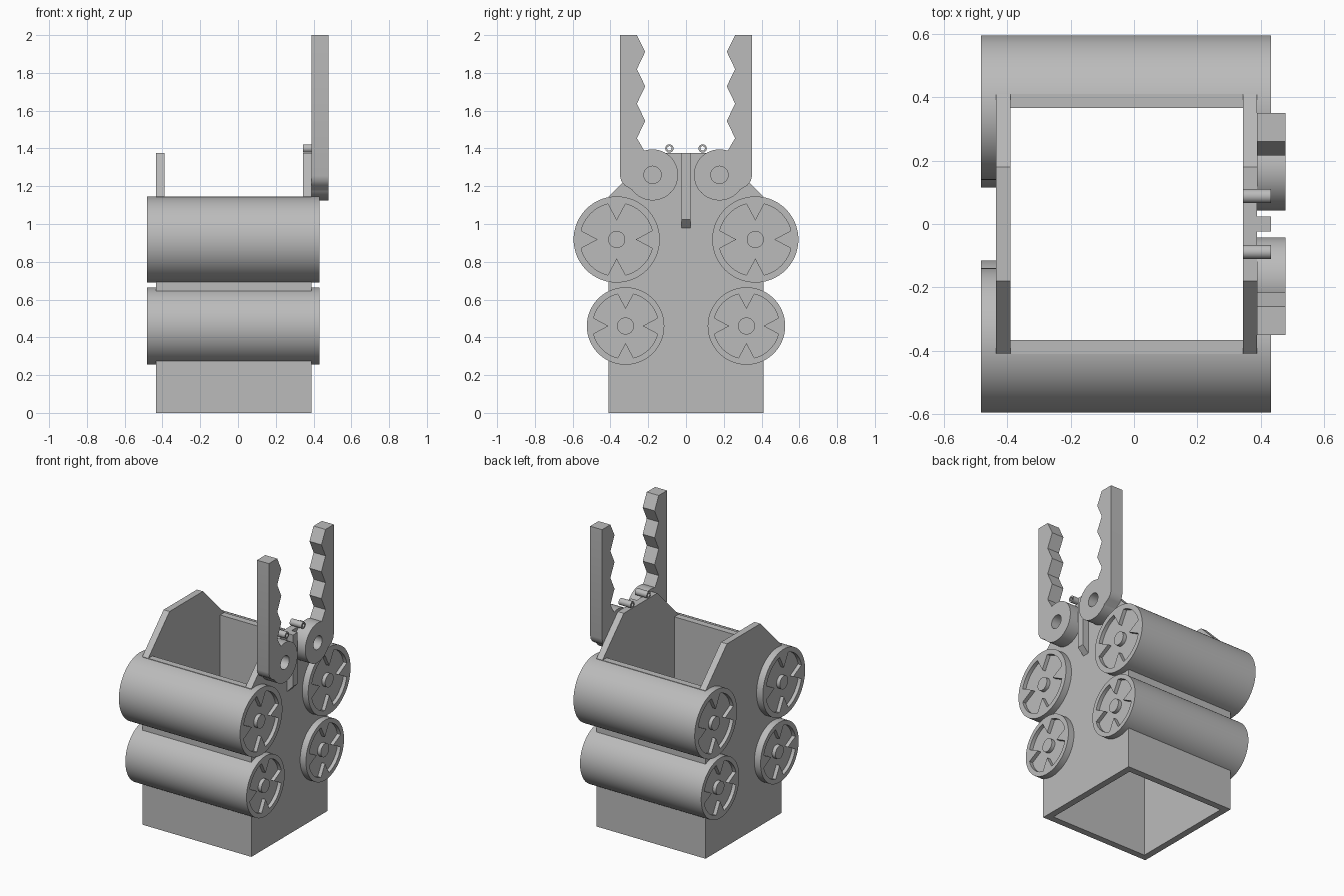
import bpy, bmesh
from math import sin, cos, pi, radians
from mathutils import Vector

old = bpy.data.objects.get("Cube")
if old:
    bpy.data.objects.remove(old, do_unlink=True)

GREY = (0.5, 0.5, 0.5, 1)
grey = bpy.data.materials.new("plain grey")
grey.use_nodes = True
grey.diffuse_color = GREY
grey.node_tree.nodes["Principled BSDF"].inputs["Base Color"].default_value = GREY


def circle(cy, cz, r, n=64):
    return [(cy + r * cos(2 * pi * i / n), cz + r * sin(2 * pi * i / n)) for i in range(n)]


def prism(name, outline, x0, x1):
    """Extrude a (y, z) outline along x."""
    bm = bmesh.new()
    face = bm.faces.new([bm.verts.new((x0, y, z)) for y, z in outline])
    top = bmesh.ops.extrude_face_region(bm, geom=[face])["geom"]
    bmesh.ops.translate(bm, vec=Vector((x1 - x0, 0, 0)),
                        verts=[v for v in top if isinstance(v, bmesh.types.BMVert)])
    bmesh.ops.recalc_face_normals(bm, faces=bm.faces)
    mesh = bpy.data.meshes.new(name)
    bm.to_mesh(mesh)
    bm.free()
    mesh.materials.append(grey)
    ob = bpy.data.objects.new(name, mesh)
    bpy.context.collection.objects.link(ob)
    return ob


def box(name, x0, x1, y0, y1, z0, z1):
    return prism(name, [(y0, z0), (y1, z0), (y1, z1), (y0, z1)], x0, x1)


def combine(ob, others, operation="DIFFERENCE"):
    """Apply booleans and discard the helper solids."""
    for other in others:
        mod = ob.modifiers.new("bool", "BOOLEAN")
        mod.operation, mod.solver, mod.object = operation, "EXACT", other
    deps = bpy.context.evaluated_depsgraph_get()
    mesh = bpy.data.meshes.new_from_object(ob.evaluated_get(deps))
    ob.modifiers.clear()
    ob.data = mesh
    for other in others:
        bpy.data.objects.remove(other, do_unlink=True)


def smooth(ob):
    bpy.ops.object.select_all(action="DESELECT")
    ob.select_set(True)
    bpy.context.view_layer.objects.active = ob
    bpy.ops.object.shade_smooth_by_angle(angle=radians(30))


# Open box body with raised, chamfered side walls
X0, X1, Y, WALL = -0.435, 0.388, 0.41, 0.045
RIM, TOP = 1.145, 1.377
body = prism("box_body", [(-Y, 0), (Y, 0), (Y, RIM), (0.18, TOP), (-0.18, TOP), (-Y, RIM)], X0, X1)
combine(body, [
    box("inside", X0 + WALL, X1 - WALL, -Y + WALL, Y - WALL, -1, 3),
    box("rim_trim", X0 + WALL, X1 - WALL, -1, 1, RIM, 3)])


def recess(cy, cz, r, x0, x1):
    """Round pocket with four inward-pointing teeth."""
    pts = []
    for q in range(4):
        a = q * pi / 2
        pts.append((cy + 0.44 * r * cos(a), cz + 0.44 * r * sin(a)))
        for i in range(13):
            b = a + radians(14 + 62 * i / 12)
            pts.append((cy + 0.85 * r * cos(b), cz + 0.85 * r * sin(b)))
    return prism("recess", pts, x0, x1)


# Horizontal drums wrapped on the front and back, with wheel-shaped ends
D0, D1, DEPTH = -0.482, 0.432, 0.025
for level, dy, dz, r in (("upper", 0.367, 0.918, 0.228), ("lower", 0.32, 0.46, 0.205)):
    for side, s in (("front", -1), ("back", 1)):
        drum = prism(f"{side}_{level}_drum", circle(s * dy, dz, r, 96), D0, D1)
        combine(drum, [
            box("hollow", X0 + 0.02, X1 - 0.02, -Y + 0.02, Y - 0.02, -1, 3),
            recess(s * dy, dz, r, D0 - 0.1, D0 + DEPTH),
            recess(s * dy, dz, r, D1 - DEPTH, D1 + 0.1)])
        smooth(drum)
        for end, x in (("right", D0), ("left", D1 - DEPTH - 0.005)):
            smooth(prism(f"{side}_{level}_{end}_hub", circle(s * dy, dz, 0.045, 32),
                         x, x + DEPTH + 0.005))

# Toothed gripper arms on pivot discs
CY, CZ, G1 = 0.177, 1.26, 0.478
arm = [(0.26, 2.0)]
for i in range(3):
    arm += [(0.216, 1.912 - 0.183 * i), (0.26, 1.82 - 0.183 * i)]
arm += [(0.222, 1.39), (CY, 1.3), (CY + 0.03, 1.17), (0.285, 1.18), (0.325, 1.205),
        (0.343, 1.228), (0.35, 1.255), (0.35, 2.0)]
for side, s in (("front", -1), ("back", 1)):
    grip = prism(f"{side}_gripper", [(s * y, z) for y, z in arm], X1, G1)
    combine(grip, [prism("disc", circle(s * CY, CZ, 0.135), X1, G1)], "UNION")
    combine(grip, [prism("hole", circle(s * CY, CZ, 0.046, 32), X1 - 0.1, G1 + 0.1)])
    smooth(grip)

    # Small tube resting on the wall top
    tube = prism(f"{side}_tube", circle(s * 0.088, 1.4, 0.022, 32), X1 - WALL, D1)
    combine(tube, [prism("bore", circle(s * 0.088, 1.4, 0.012, 32), 0, 1)])
    smooth(tube)

# Upright guide rail between the grippers, chamfered at its foot
rail = box("guide_rail", X1, D1, -0.024, 0.024, 0.98, TOP)
for v in rail.data.vertices:
    if v.co.x > X1 + 0.01 and v.co.z < 1:
        v.co.z += 0.045
